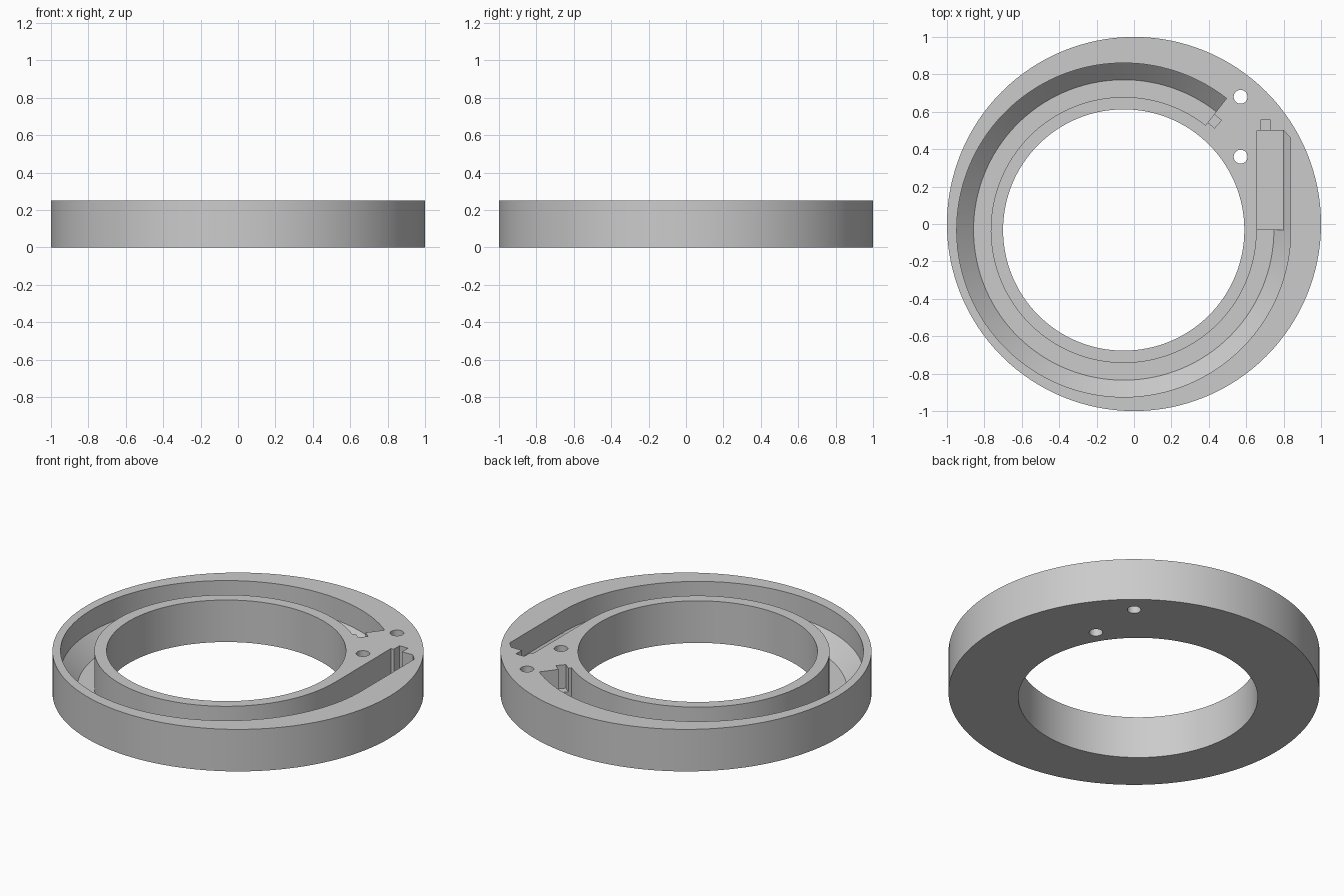
import bpy, bmesh
from math import radians, cos, sin
from mathutils import Vector, Matrix

if "Cube" in bpy.data.objects:
    bpy.data.objects.remove(bpy.data.objects["Cube"], do_unlink=True)

HEIGHT = 0.25
TOP = HEIGHT + 0.1                       # cutters rise past the top face
CENTRE = Vector((-0.055, -0.032, 0))     # offset centre of opening and channel
R_IN, R_MID, R_OUT = 0.711, 0.803, 0.893
FLOOR, POCKET_FLOOR, NOTCH_FLOOR = 0.03, 0.08, 0.11

grey = bpy.data.materials.new("plain grey")
grey.use_nodes = True
colour = (0.6, 0.6, 0.6, 1)
grey.diffuse_color = colour
grey.node_tree.nodes["Principled BSDF"].inputs["Base Color"].default_value = colour


def make(name, bm):
    bmesh.ops.recalc_face_normals(bm, faces=bm.faces)
    mesh = bpy.data.meshes.new(name)
    bm.to_mesh(mesh)
    bm.free()
    mesh.materials.append(grey)
    obj = bpy.data.objects.new(name, mesh)
    bpy.context.collection.objects.link(obj)
    return obj


def cylinder(name, x, y, radius, z0, z1, sides):
    bm = bmesh.new()
    bmesh.ops.create_cone(bm, cap_ends=True, segments=sides, radius1=radius,
                          radius2=radius, depth=z1 - z0,
                          matrix=Matrix.Translation((x, y, (z0 + z1) / 2)))
    return make(name, bm)


def swept(name, profile, start, end, steps):
    """Sweep a radius/height profile about the offset centre."""
    bm = bmesh.new()
    a = radians(start)
    verts = [bm.verts.new(CENTRE + Vector((r * cos(a), r * sin(a), z))) for r, z in profile]
    face = bm.faces.new(verts)
    bmesh.ops.spin(bm, geom=[face] + face.edges[:] + verts, cent=CENTRE, axis=(0, 0, 1),
                   angle=radians(end - start), steps=steps)
    # close the starting end if the sweep left it open
    bmesh.ops.holes_fill(bm, edges=[e for e in bm.edges if e.is_boundary], sides=0)
    return make(name, bm)


def hull(name, points):
    bm = bmesh.new()
    for p in points:
        bm.verts.new(p)
    bmesh.ops.convex_hull(bm, input=bm.verts[:])
    bmesh.ops.dissolve_limit(bm, angle_limit=radians(1), verts=bm.verts[:], edges=bm.edges[:])
    return make(name, bm)


def box(name, x0, x1, y0, y1, z0, z1):
    return hull(name, [(x, y, z) for x in (x0, x1) for y in (y0, y1) for z in (z0, z1)])


# Main round body
body = cylinder("ring_body", 0, 0, 1, 0, HEIGHT, 128)

# Offset central opening and two through holes
cutters = [cylinder("opening_cutter", CENTRE.x, CENTRE.y, 0.645, -0.1, TOP, 128)]
for y in (0.68, 0.36):
    cutters.append(cylinder("hole_cutter", 0.57, y, 0.037, -0.1, TOP, 32))

# Curved channel: flat floor, sloped outer corner, straight walls
slope_top = FLOOR + R_OUT - R_MID
cutters.append(swept("channel_cutter", [(R_IN, FLOOR), (R_MID, FLOOR), (R_OUT, slope_top),
                                        (R_OUT, TOP), (R_IN, TOP)], 52, 360, 110))

# Small notch at the far end of the channel
cutters.append(swept("channel_notch_cutter", [(0.73, NOTCH_FLOOR), (0.785, NOTCH_FLOOR),
                                              (0.785, TOP), (0.73, TOP)], 48.3, 53, 2))

# Straight pocket at the near end, with a sloped outer side and cut corner
y0, y1 = -0.036, 0.5
points = [(x, y, z) for x in (0.657, 0.8) for y in (y0, y1) for z in (POCKET_FLOOR, TOP)]
points += [(0.838, y, z) for y in (y0, 0.46) for z in (slope_top, TOP)]
cutters.append(hull("pocket_cutter", points))
cutters.append(box("pocket_notch_cutter", 0.675, 0.73, 0.48, 0.555, NOTCH_FLOOR, TOP))

# Cut everything out of the body
bpy.context.view_layer.objects.active = body
for cutter in cutters:
    cutter.hide_render = True
    mod = body.modifiers.new("cut", "BOOLEAN")
    mod.operation = "DIFFERENCE"
    mod.solver = "EXACT"
    mod.object = cutter
    bpy.ops.object.modifier_apply(modifier=mod.name)
    bpy.data.objects.remove(cutter, do_unlink=True)

bpy.ops.object.select_all(action="DESELECT")
body.select_set(True)
bpy.ops.object.shade_smooth_by_angle(angle=radians(20))
